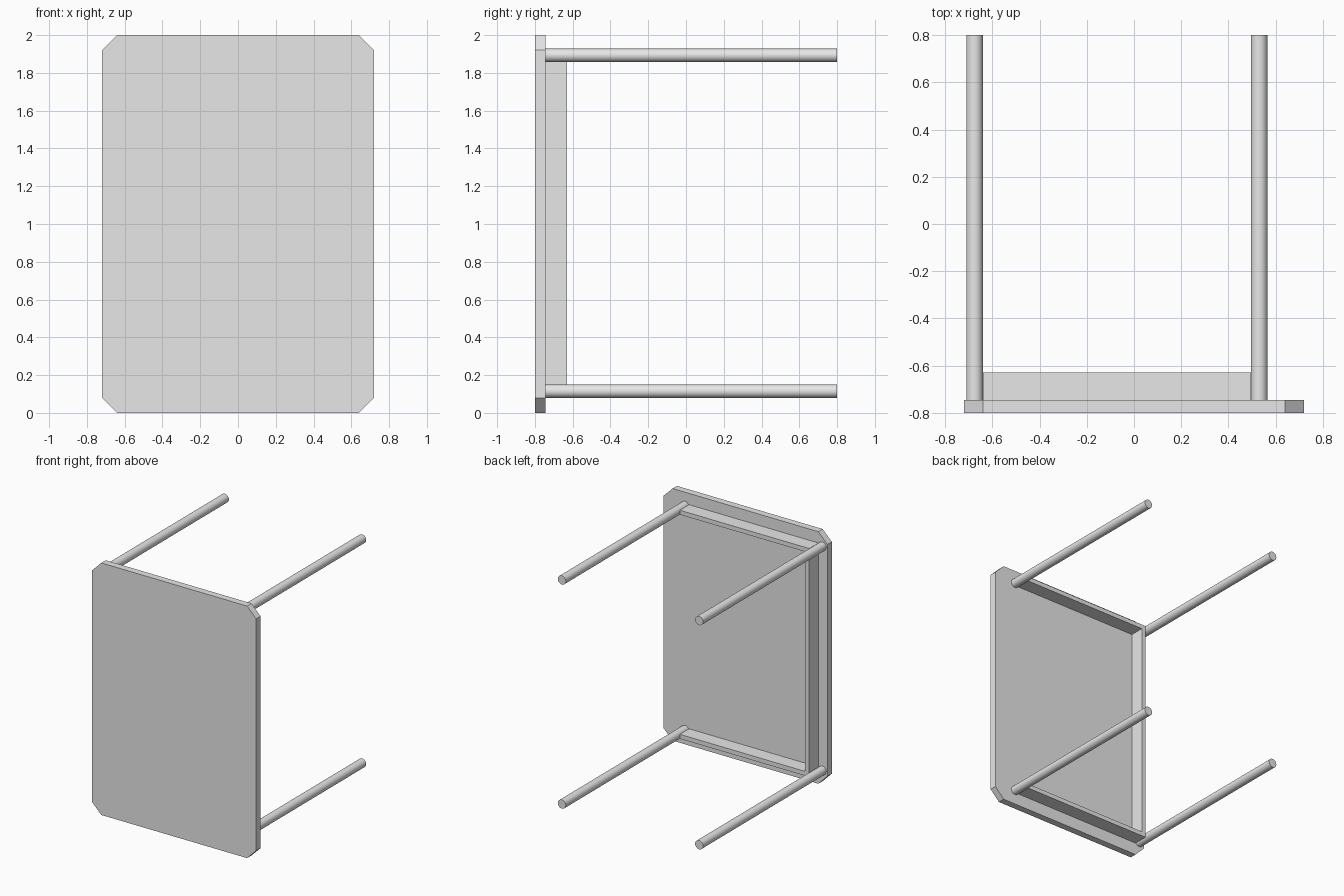
import bpy
import bmesh
import math

if "Cube" in bpy.data.objects:
    bpy.data.objects.remove(bpy.data.objects["Cube"], do_unlink=True)

GREY = (0.8, 0.8, 0.8, 1.0)
grey = bpy.data.materials.new("plain_grey")
grey.use_nodes = True
grey.diffuse_color = GREY
grey.node_tree.nodes["Principled BSDF"].inputs["Base Color"].default_value = GREY

# Table lies on its side: top faces the front, legs point to the back
FRONT, UNDERSIDE, LEG_END = -0.8, -0.745, 0.8
APRON_BACK = -0.63
LEG_RADIUS = 0.035
LEG_X = (-0.675, 0.53)
LEG_Z = (0.115, 1.893)
APRON = 0.035


def box(name, low, high):
    bpy.ops.mesh.primitive_cube_add(
        size=1, location=[(a + b) / 2 for a, b in zip(low, high)])
    ob = bpy.context.object
    ob.name = name
    ob.scale = [b - a for a, b in zip(low, high)]
    bpy.ops.object.transform_apply(location=False, rotation=False, scale=True)
    ob.data.materials.append(grey)
    return ob


# Table top with cut corners
top = box("table_top", (-0.72, FRONT, 0), (0.72, UNDERSIDE, 2))
bm = bmesh.new()
bm.from_mesh(top.data)
corners = [e for e in bm.edges
           if abs(e.verts[0].co.y - e.verts[1].co.y) > 0.01]
bmesh.ops.bevel(bm, geom=corners, offset=0.08, offset_type='OFFSET',
                segments=1, affect='EDGES')
bm.to_mesh(top.data)
bm.free()

# Four round legs
for side, x in zip(("right", "left"), LEG_X):
    for level, z in zip(("lower", "upper"), LEG_Z):
        bpy.ops.mesh.primitive_cylinder_add(
            vertices=32, radius=LEG_RADIUS, depth=LEG_END - UNDERSIDE,
            location=(x, (LEG_END + UNDERSIDE) / 2, z),
            rotation=(math.pi / 2, 0, 0))
        leg = bpy.context.object
        leg.name = f"{level}_{side}_leg"
        leg.data.materials.append(grey)
        bpy.ops.object.shade_smooth_by_angle(angle=math.radians(40))

# Aprons on three sides, the left side stays open
inner = LEG_X[0] + LEG_RADIUS
for level, z in zip(("lower", "upper"), LEG_Z):
    box(f"{level}_apron", (inner, UNDERSIDE, z - APRON / 2),
        (LEG_X[1] - LEG_RADIUS, APRON_BACK, z + APRON / 2))
box("right_apron", (inner, UNDERSIDE, LEG_Z[0] + APRON / 2),
    (inner + APRON, APRON_BACK, LEG_Z[1] - APRON / 2))
